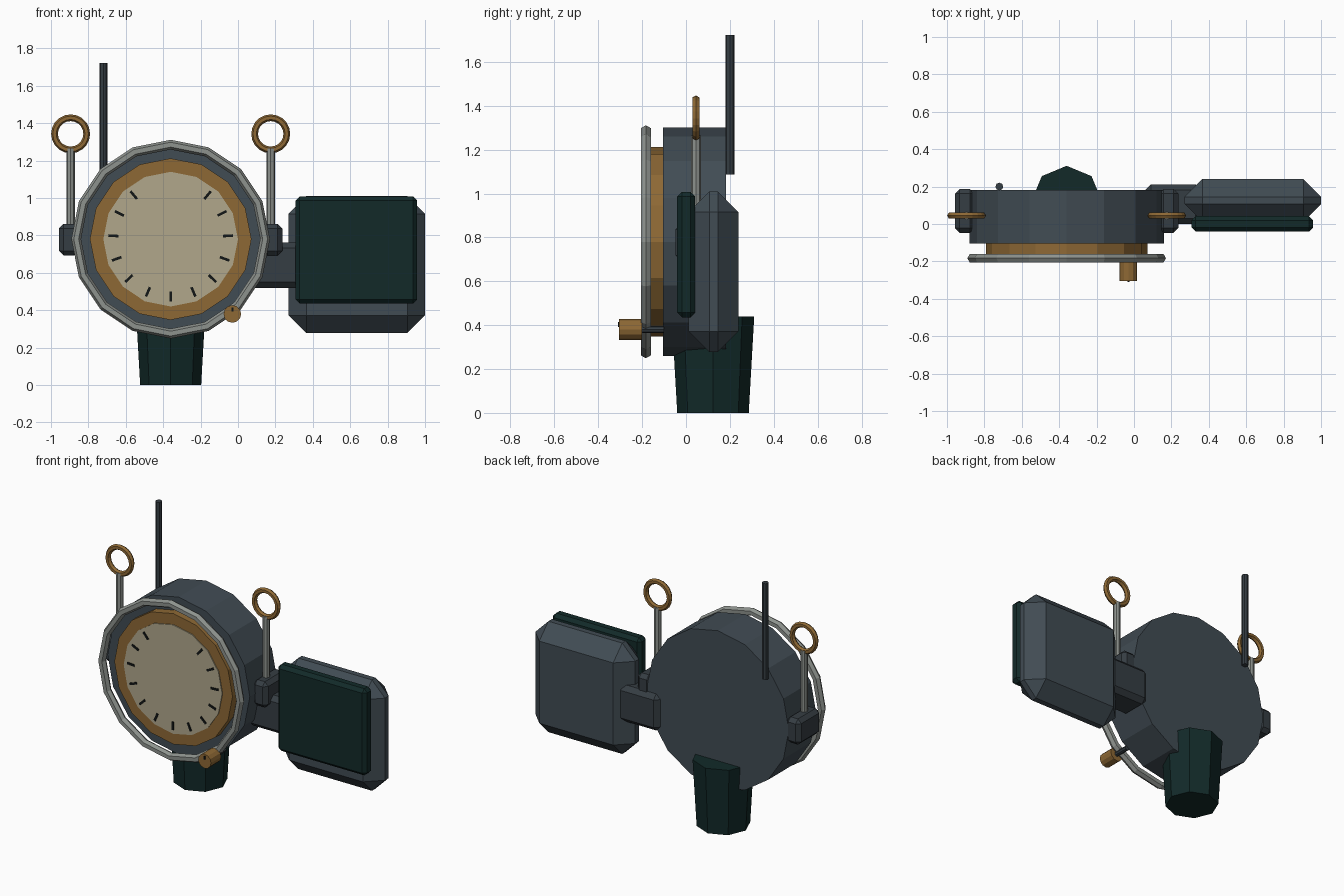
import bpy, math
from math import pi, sin, cos, radians

if "Cube" in bpy.data.objects:
    bpy.data.objects.remove(bpy.data.objects["Cube"])


def mat(name, rgb):
    m = bpy.data.materials.new(name)
    m.diffuse_color = (*rgb, 1)
    m.use_nodes = True
    m.node_tree.nodes["Principled BSDF"].inputs["Base Color"].default_value = m.diffuse_color
    return m


SLATE = mat("slate_paint", (0.053, 0.072, 0.088))
DARK = mat("dark_slate", (0.036, 0.047, 0.056))
STEEL = mat("steel", (0.27, 0.29, 0.27))
BRASS = mat("brass", (0.27, 0.14, 0.035))
CREAM = mat("cream_dial", (0.44, 0.39, 0.26))
GREEN = mat("dark_green_rubber", (0.006, 0.023, 0.022))
INK = mat("black_ink", (0.006, 0.008, 0.008))

CX, CZ = -0.36, 0.78          # centre of the round housing
FACING = (pi / 2, 0, 0)       # lays a z-axis shape along y


def finish(name, m):
    o = bpy.context.object
    o.name = name
    o.data.materials.append(m)
    return o


def cyl(name, m, loc, r, depth, sides, rot=(0, 0, 0), r2=None):
    bpy.ops.mesh.primitive_cone_add(vertices=sides, radius1=r, radius2=r if r2 is None else r2,
                                    depth=depth, location=loc, rotation=rot)
    return finish(name, m)


def cyl_y(name, m, x, z, y0, y1, r, sides):
    return cyl(name, m, (x, (y0 + y1) / 2, z), r, y1 - y0, sides, FACING)


def torus_y(name, m, loc, major, minor, seg, sub):
    bpy.ops.mesh.primitive_torus_add(location=loc, rotation=FACING, major_radius=major,
                                     minor_radius=minor, major_segments=seg, minor_segments=sub)
    return finish(name, m)


def box(name, m, lo, hi, chamfer=0, rot=(0, 0, 0)):
    bpy.ops.mesh.primitive_cube_add(size=1, location=[(a + b) / 2 for a, b in zip(lo, hi)], rotation=rot)
    o = finish(name, m)
    o.scale = [b - a for a, b in zip(lo, hi)]
    if chamfer:
        bpy.ops.object.transform_apply(location=False, rotation=False, scale=True)
        b = o.modifiers.new("chamfer", "BEVEL")
        b.width, b.segments = chamfer, 1
    return o


# round housing, bezel, dial and front guard ring
cyl_y("housing", SLATE, CX, CZ, -0.105, 0.182, 0.52, 16)
cyl_y("bezel", BRASS, CX, CZ, -0.16, -0.10, 0.432, 16)
cyl_y("dial_face", CREAM, CX, CZ, -0.166, -0.155, 0.36, 16)
torus_y("guard_ring", STEEL, (CX, -0.183, CZ), 0.505, 0.026, 16, 6)

# scale marks around the lower part of the dial
for i in range(13):
    a = radians(-90 - 140 + i * 280 / 12)
    x, z = CX + 0.307 * cos(a), CZ + 0.307 * sin(a)
    box(f"dial_mark_{i}", INK, (x - 0.027, -0.171, z - 0.007), (x + 0.027, -0.164, z + 0.007),
        rot=(0, -a, 0))

# adjusting knob on its shaft
cyl_y("knob_shaft", DARK, -0.03, 0.38, -0.21, -0.10, 0.016, 8)
cyl_y("knob", BRASS, -0.03, 0.38, -0.306, -0.20, 0.047, 12)
box("knob_mark", INK, (-0.035, -0.311, 0.392), (-0.025, -0.304, 0.415))

# tapered grip and aerial
cyl("grip", GREEN, (CX, 0.123, 0.22), 0.163, 0.44, 8, r2=0.188)
cyl("aerial", DARK, (-0.72, 0.2, 1.405), 0.021, 0.635, 8)

# mirrored lugs carrying posts with ring sights
for side, s in (("left", -1), ("right", 1)):
    lx, px = CX + s * 0.545, CX + s * 0.535
    box(side + "_lug", DARK, (lx - 0.052, -0.047, 0.692), (lx + 0.052, 0.187, 0.862), 0.025)
    cyl(side + "_post", STEEL, (px, 0.045, 1.05), 0.023, 0.43, 8)
    torus_y(side + "_sight_ring", BRASS, (px, 0.045, 1.343), 0.086, 0.018, 20, 6)

# side box with its bracket and front pad
box("box_bracket", DARK, (0.06, 0.0, 0.52), (0.36, 0.212, 0.762), 0.03)
box("side_box", SLATE, (0.27, 0.012, 0.277), (1.0, 0.24, 1.01), 0.095)
box("box_pad", GREEN, (0.308, -0.04, 0.435), (0.958, 0.042, 1.008), 0.022)
